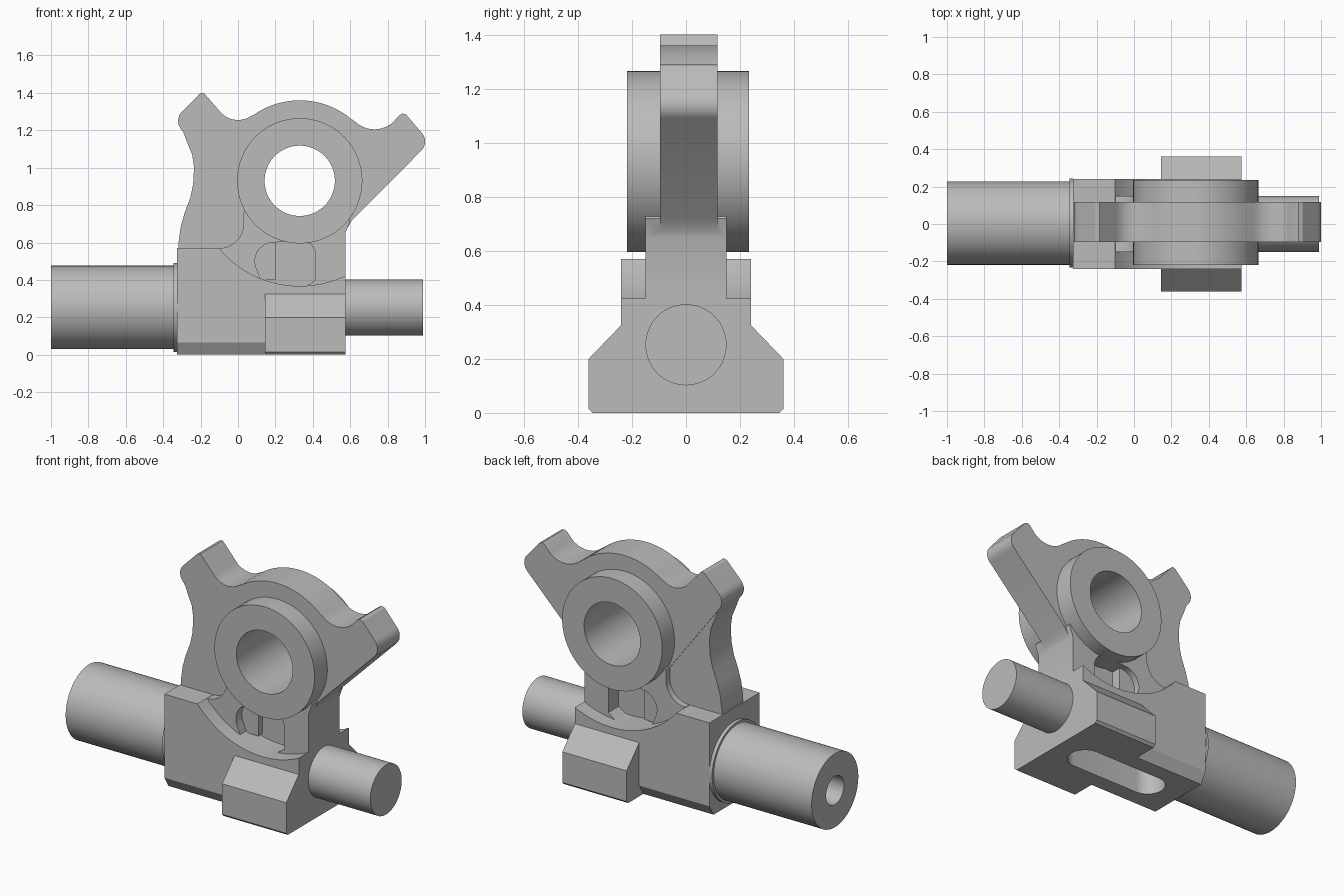
import bpy, bmesh, math
from mathutils import Matrix

cube = bpy.data.objects.get("Cube")
if cube:
    bpy.data.objects.remove(cube, do_unlink=True)

metal = bpy.data.materials.new("plain_grey")
metal.use_nodes = True
GREY = (0.5, 0.5, 0.5, 1)
metal.diffuse_color = GREY
metal.node_tree.nodes["Principled BSDF"].inputs["Base Color"].default_value = GREY


def arc(cx, cy, r, start, end, n=10):
    """Points on an arc, angles in degrees."""
    angles = [math.radians(start + (end - start) * i / n) for i in range(n + 1)]
    return [(cx + r * math.cos(a), cy + r * math.sin(a)) for a in angles]


def prism(name, profile, low, high, axis="Y"):
    """Extrude a profile: XZ along Y, YZ along X, or XY along Z."""
    place = {"Y": lambda p, d: (p[0], d, p[1]),
             "X": lambda p, d: (d, p[0], p[1]),
             "Z": lambda p, d: (p[0], p[1], d)}[axis]
    bm = bmesh.new()
    a = [bm.verts.new(place(p, low)) for p in profile]
    b = [bm.verts.new(place(p, high)) for p in profile]
    bm.faces.new(a)
    bm.faces.new(b[::-1])
    for i in range(len(a)):
        j = (i + 1) % len(a)
        bm.faces.new((a[i], b[i], b[j], a[j]))
    bmesh.ops.recalc_face_normals(bm, faces=bm.faces)
    mesh = bpy.data.meshes.new(name)
    bm.to_mesh(mesh)
    bm.free()
    mesh.materials.append(metal)
    obj = bpy.data.objects.new(name, mesh)
    bpy.context.collection.objects.link(obj)
    return obj


def disc(name, c, r, low, high, axis="Y"):
    return prism(name, arc(c[0], c[1], r, 0, 360, 64)[:-1], low, high, axis)


def combine(target, tool, operation="DIFFERENCE"):
    """Apply a boolean and remove the tool object."""
    mod = target.modifiers.new("bool", "BOOLEAN")
    mod.object, mod.operation, mod.solver = tool, operation, "EXACT"
    deps = bpy.context.evaluated_depsgraph_get()
    mesh = bpy.data.meshes.new_from_object(target.evaluated_get(deps))
    target.modifiers.clear()
    target.data = mesh
    bpy.data.objects.remove(tool, do_unlink=True)


HUB = (0.33, 0.93)
LEFT, RIGHT = -0.325, 0.575

# Base block with chamfered lower edges and a round relief under the hub
base = prism("bracket_body", [(-0.2, 0), (0.2, 0), (0.24, 0.065), (0.24, 0.57),
                              (-0.24, 0.57), (-0.24, 0.065)], LEFT, RIGHT, "X")
combine(base, disc("relief", HUB, 0.563, -1, 1))

# Wide foot
half = [(0.345, 0), (0.36, 0.015), (0.36, 0.2), (0.235, 0.33)]
foot = prism("foot", half + [(-y, z) for y, z in reversed(half)], 0.145, RIGHT, "X")

# Web under the hub, flared onto the block, with a pocket in each face
web = prism("web", [(-0.1, 0.3), (RIGHT, 0.3), (RIGHT, 0.65), (0.6, 0.72), (0.5, 0.86),
                    (0.1, 0.86), (0.03, 0.76)] + arc(-0.1, 0.7, 0.13, 0, -90), -0.15, 0.15)
pocket = (arc(0.19, 0.5, 0.1, 90, 210) + arc(*HUB, 0.563, 248, 274)
          + [(0.415, 0.4)] + arc(0.335, 0.53, 0.08, 0, 90))
for side in (-1, 1):
    combine(web, prism("pocket", pocket, side * 0.05, side * 0.4))

# Thin rear web with a wavy edge
rear = prism("rear_web", [(LEFT + 0.005, 0.4), (0.2, 0.4), (0.2, 0.9), (-0.3, 1.21),
                          (-0.27, 1.13), (-0.245, 1.07), (-0.235, 1.0), (-0.24, 0.91),
                          (-0.255, 0.84), (-0.285, 0.76), (-0.305, 0.69), (-0.318, 0.6)],
             -0.092, 0.112)

# Two-armed plate
plate = prism("arm_plate", [(0.03, 0.76)] + arc(-0.25, 1.25, 0.07, 215, 133)
              + [(-0.205, 1.395), (-0.185, 1.4), (-0.168, 1.383)]
              + arc(0, 1.38, 0.125, 222, 305) + arc(*HUB, 0.43, 125, 51, 20)
              + arc(0.73, 1.355, 0.15, 228, 310)
              + [(0.862, 1.28), (0.88, 1.29), (0.9, 1.283)]
              + arc(0.93, 1.14, 0.07, 45, -45) + [(0.61, 0.72), (RIGHT, 0.66)],
              -0.096, 0.117)

# Hub ring
hub = disc("hub", HUB, 0.335, -0.218, 0.234)

for part in (foot, web, rear, plate, hub):
    combine(base, part, "UNION")
combine(base, disc("hub_bore", HUB, 0.188, -1, 1))

# Slot in the underside
slot = arc(0.36, 0, 0.1, -90, 90, 16) + arc(-0.1, 0, 0.1, 90, 270, 16)
combine(base, prism("slot", slot, -0.1, 0.22, "Z"))

# Shafts at both ends
AXIS = (0.005, 0.253)
collar = disc("collar", AXIS, 0.238, -0.345, LEFT, "X")
large = disc("large_shaft", AXIS, 0.223, -1, LEFT, "X")
combine(large, disc("shaft_bore", AXIS, 0.085, -1.1, -0.45, "X"))
small = disc("small_shaft", (0, 0.252), 0.15, RIGHT - 0.02, 0.99, "X")

bpy.ops.object.select_all(action="DESELECT")
for obj in (base, collar, large, small):
    obj.select_set(True)
bpy.context.view_layer.objects.active = base
bpy.ops.object.shade_smooth_by_angle(angle=math.radians(30))
